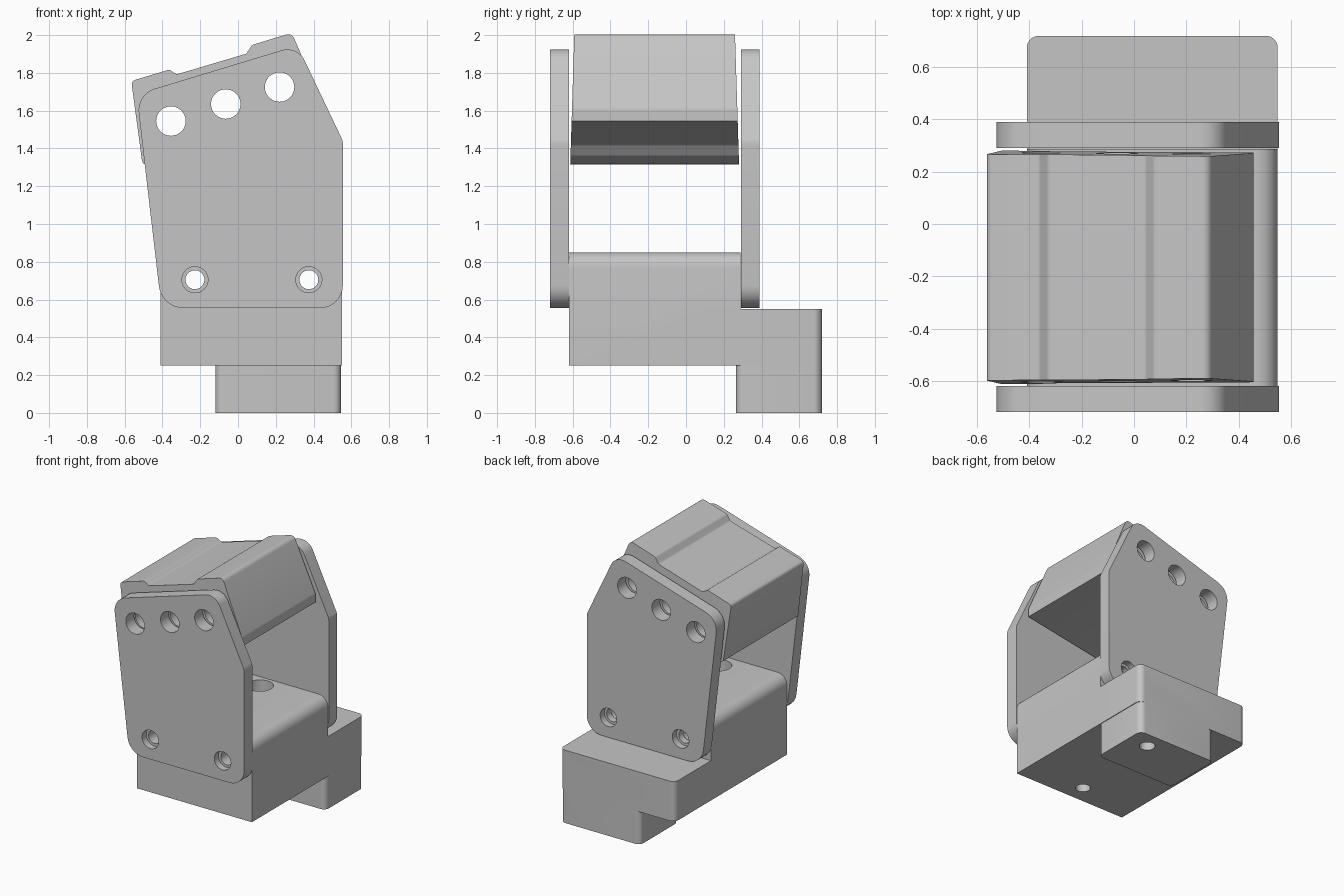
import bpy, bmesh, math
from mathutils import Vector, Matrix

cube = bpy.data.objects.get("Cube")
if cube:
    bpy.data.objects.remove(cube, do_unlink=True)

grey = bpy.data.materials.new("machined_grey")
grey.use_nodes = True
grey.diffuse_color = (0.56, 0.56, 0.56, 1)
grey.node_tree.nodes["Principled BSDF"].inputs["Base Color"].default_value = (0.56, 0.56, 0.56, 1)


def rounded(corners, steps=8):
    """Turn (a, b, radius) corners into an outline with filleted corners."""
    out = []
    for i, (a, b, r) in enumerate(corners):
        p = Vector((a, b))
        if r == 0:
            out.append(p)
            continue
        u = (Vector(corners[i - 1][:2]) - p).normalized()
        v = (Vector(corners[(i + 1) % len(corners)][:2]) - p).normalized()
        half = u.angle(v) / 2
        centre = p + (u + v).normalized() * (r / math.sin(half))
        start = p + u * (r / math.tan(half)) - centre
        end = p + v * (r / math.tan(half)) - centre
        sweep = start.angle_signed(end)
        for k in range(steps + 1):
            out.append(centre + Matrix.Rotation(-sweep * k / steps, 2) @ start)
    return out


def prism(name, outline, lo, hi, axis):
    """Extrude an outline: (x, z) along y, or (x, y) along z."""
    bm = bmesh.new()

    def ring(d):
        return [bm.verts.new((p.x, d, p.y) if axis == "y" else (p.x, p.y, d)) for p in outline]

    low, high = ring(lo), ring(hi)
    bm.faces.new(low)
    bm.faces.new(high)
    for i in range(len(low)):
        bm.faces.new((low[i - 1], low[i], high[i], high[i - 1]))
    bmesh.ops.recalc_face_normals(bm, faces=bm.faces)
    mesh = bpy.data.meshes.new(name)
    bm.to_mesh(mesh)
    bm.free()
    mesh.materials.append(grey)
    obj = bpy.data.objects.new(name, mesh)
    bpy.context.collection.objects.link(obj)
    return obj


def activate(obj):
    bpy.ops.object.select_all(action="DESELECT")
    obj.select_set(True)
    bpy.context.view_layer.objects.active = obj


def combine(obj, tool, operation):
    tool.hide_render = True
    mod = obj.modifiers.new(operation, "BOOLEAN")
    mod.operation, mod.solver, mod.object = operation, "EXACT", tool
    activate(obj)
    bpy.ops.object.modifier_apply(modifier=mod.name)
    bpy.data.objects.remove(tool, do_unlink=True)


def bore(obj, a, b, r, lo, hi, axis):
    circle = [Vector((a + r * math.cos(t * math.tau / 40), b + r * math.sin(t * math.tau / 40)))
              for t in range(40)]
    combine(obj, prism("cutter", circle, lo, hi, axis), "DIFFERENCE")


def finish(obj):
    activate(obj)
    bpy.ops.object.shade_smooth_by_angle(angle=math.radians(25))


UPPER_HOLES = [(-0.355, 1.545), (-0.065, 1.635), (0.22, 1.725)]
LOWER_HOLES = [(-0.228, 0.705), (0.375, 0.705)]

# Base: body with rounded top edges, rear ledge and offset foot
base = prism("base", rounded([(-0.41, 0.25, 0), (0.55, 0.25, 0), (0.55, 0.85, 0.08),
                              (-0.41, 0.85, 0.08)]), -0.62, 0.288, "y")
ledge = prism("ledge", rounded([(-0.41, 0.1, 0), (0.55, 0.1, 0), (0.55, 0.72, 0.045),
                                (-0.41, 0.72, 0.045)]), 0.25, 0.55, "z")
foot = prism("foot", rounded([(-0.12, 0.265, 0.04), (0.545, 0.265, 0.04), (0.545, 0.72, 0.045),
                              (-0.12, 0.72, 0.04)]), 0, 0.4, "z")
combine(base, ledge, "UNION")
combine(base, foot, "UNION")

# Counterbored vertical bolt holes, blind foot hole and cross holes
for y in (-0.48, 0.17):
    bore(base, 0.065, y, 0.052, 0.2, 0.9, "z")
    bore(base, 0.065, y, 0.092, 0.6, 0.9, "z")
bore(base, 0.375, 0.59, 0.055, -0.1, 0.35, "z")
for x, z in LOWER_HOLES:
    bore(base, x, z, 0.05, -0.7, 0.4, "y")
finish(base)

# Side plates, counterbored on their outer faces
plate_outline = rounded([(-0.405, 0.555, 0.13), (0.555, 0.555, 0.12), (0.555, 1.44, 0.08),
                         (0.315, 1.945, 0.1), (-0.537, 1.687, 0.12)])
for name, lo, hi, outer in (("front_plate", -0.72, -0.62, -0.72), ("back_plate", 0.29, 0.39, 0.39)):
    plate = prism(name, plate_outline, lo, hi, "y")
    for x, z in UPPER_HOLES:
        bore(plate, x, z, 0.078, lo - 0.1, hi + 0.1, "y")
    for x, z in LOWER_HOLES:
        bore(plate, x, z, 0.05, lo - 0.1, hi + 0.1, "y")
        bore(plate, x, z, 0.069, outer - 0.05, outer + 0.05, "y")
    finish(plate)

# Upper block: raised pads at both ends, ends leaning slightly inwards
block = prism("upper_block", rounded([
    (-0.505, 1.31, 0.02), (-0.345, 1.36, 0.02), (-0.3, 1.42, 0.02), (0.457, 1.545, 0),
    (0.457, 1.61, 0.05), (0.285, 2.012, 0.035), (0.075, 1.948, 0.025), (0.045, 1.902, 0.02),
    (-0.325, 1.792, 0.03), (-0.365, 1.817, 0.02), (-0.565, 1.757, 0.025)], 5), -0.447, 0.447, "y")
for v in block.data.vertices:
    v.co.y = v.co.y * (1 - 0.07 * (v.co.z - 1.31)) - 0.166
for x, z in UPPER_HOLES:
    bore(block, x, z, 0.078, -0.8, 0.5, "y")
finish(block)
